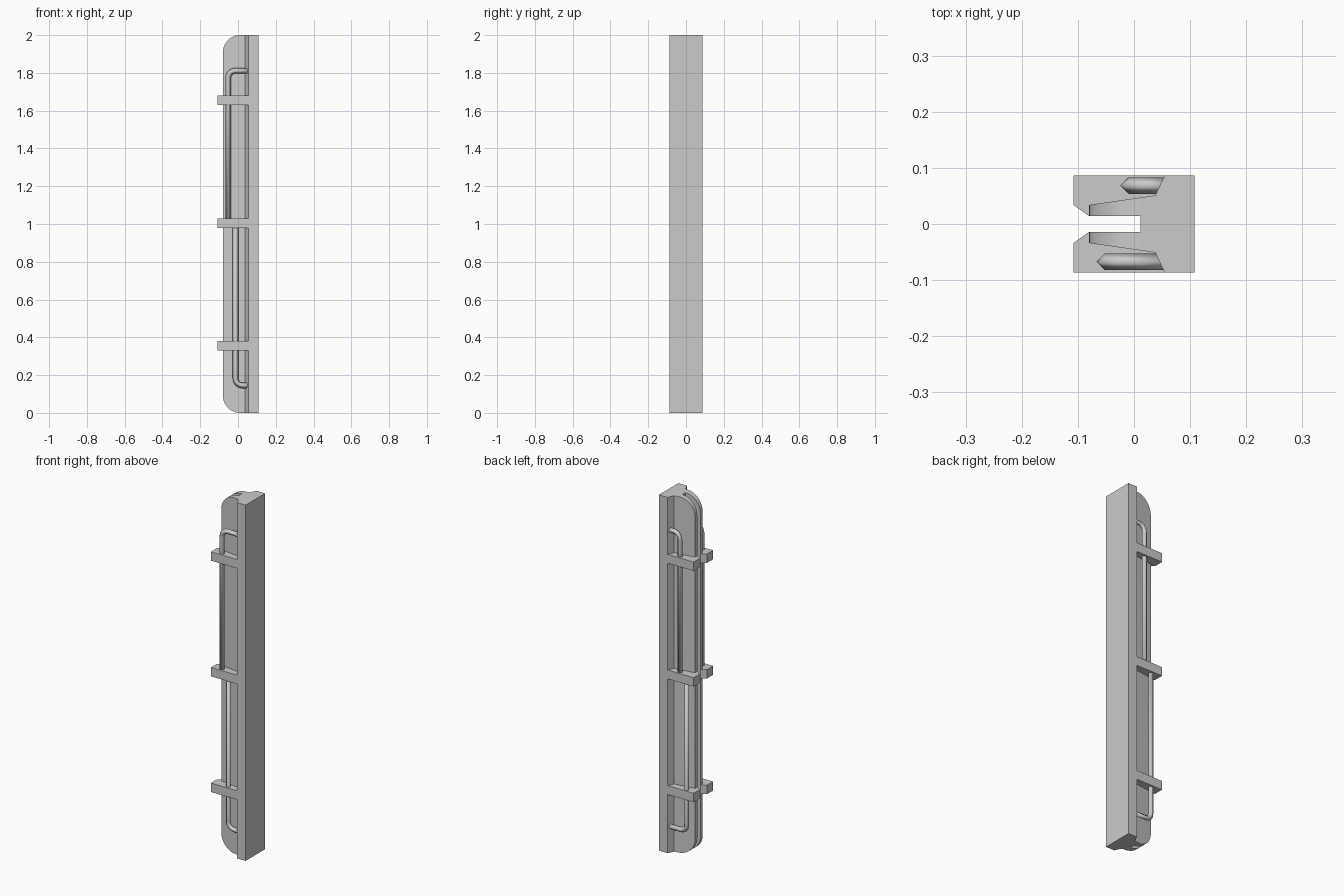
import bpy, bmesh, math
from mathutils import Vector

if "Cube" in bpy.data.objects:
    bpy.data.objects.remove(bpy.data.objects["Cube"])

HALF_W = 0.0865   # half depth in y
SLOT = 0.014      # half width of the slot


def finish(name, bm, angle=30):
    bmesh.ops.recalc_face_normals(bm, faces=bm.faces)
    mesh = bpy.data.meshes.new(name)
    bm.to_mesh(mesh)
    bm.free()
    ob = bpy.data.objects.new(name, mesh)
    bpy.context.collection.objects.link(ob)
    bpy.ops.object.select_all(action='DESELECT')
    ob.select_set(True)
    bpy.context.view_layer.objects.active = ob
    bpy.ops.object.shade_smooth_by_angle(angle=math.radians(angle))
    return ob


def loft(name, rings, angle=30):
    """Skin closed rings of points and cap both ends."""
    bm = bmesh.new()
    vs = [[bm.verts.new(p) for p in r] for r in rings]
    n = len(vs[0])
    for a, b in zip(vs, vs[1:]):
        for i in range(n):
            j = (i + 1) % n
            bm.faces.new((a[i], a[j], b[j], b[i]))
    bm.faces.new(vs[0])
    bm.faces.new(vs[-1])
    return finish(name, bm, angle)


def prism(name, pts, z0, z1):
    return loft(name, [[(x, y, z) for x, y in pts] for z in (z0, z1)])


def jaw_y(x):
    """Outer face of a jaw plate, tapering towards its edge."""
    return 0.034 + (x + 0.08) / 0.118 * 0.017


# Spine with tapered shoulders and the solid core behind the slot
half = [(0.108, HALF_W), (0.0545, HALF_W), (0.038, jaw_y(0.038)), (0.012, jaw_y(0.012))]
prism("spine", half + [(x, -y) for x, y in reversed(half)], 0, 2)

# Jaw plates with rounded ends
R = 0.092
arc = [(0.012 - R * math.sin(a), R * math.cos(a))
       for a in (math.pi / 2 * i / 12 for i in range(13))]
outline = [(x, 2 - R + c) for x, c in arc] + [(x, R - c) for x, c in reversed(arc)]
for side, label in ((-1, "front"), (1, "back")):
    loft(label + "_jaw_plate", [[(x, side * SLOT, z) for x, z in outline],
                                [(x, side * jaw_y(x), z) for x, z in outline]])

    # Brackets with angled lead-in tips
    tip = [(-0.108, HALF_W), (-0.108, 0.034), (-0.08, SLOT), (-0.07, 0.02),
           (0.03, 0.03), (0.038, jaw_y(0.038)), (0.0545, HALF_W)]
    for i, z in enumerate((0.355, 1.005, 1.655)):
        prism(f"{label}_bracket_{i + 1}", [(x, side * y) for x, y in tip],
              z - 0.025, z + 0.025)


def pipe(name, x, y, z_end, r=0.0148, bend=0.037, steps=6):
    """Four-sided bent pipe from the spine to the middle bracket."""
    d = 1 if z_end > 1 else -1
    path = [(Vector((0.06, y, z_end)), Vector((0, 0, d)))]
    for i in range(steps + 1):
        a = math.pi / 2 * i / steps
        nrm = Vector((-math.sin(a), 0, d * math.cos(a)))
        path.append((Vector((x + bend, y, z_end - d * bend)) + nrm * bend, nrm))
    path.append((Vector((x, y, 1.005)), Vector((-1, 0, 0))))
    across = Vector((0, r, 0))
    loft(name, [[p + n * r, p + across, p - n * r, p - across] for p, n in path], 95)


# Pipes: the long and short reach swap between front and back
pipe("front_upper_pipe", -0.052, -0.0675, 1.811)
pipe("front_lower_pipe", -0.013, -0.0675, 0.145)
pipe("back_upper_pipe", -0.010, 0.0685, 1.811)
pipe("back_lower_pipe", -0.052, 0.0685, 0.145)
